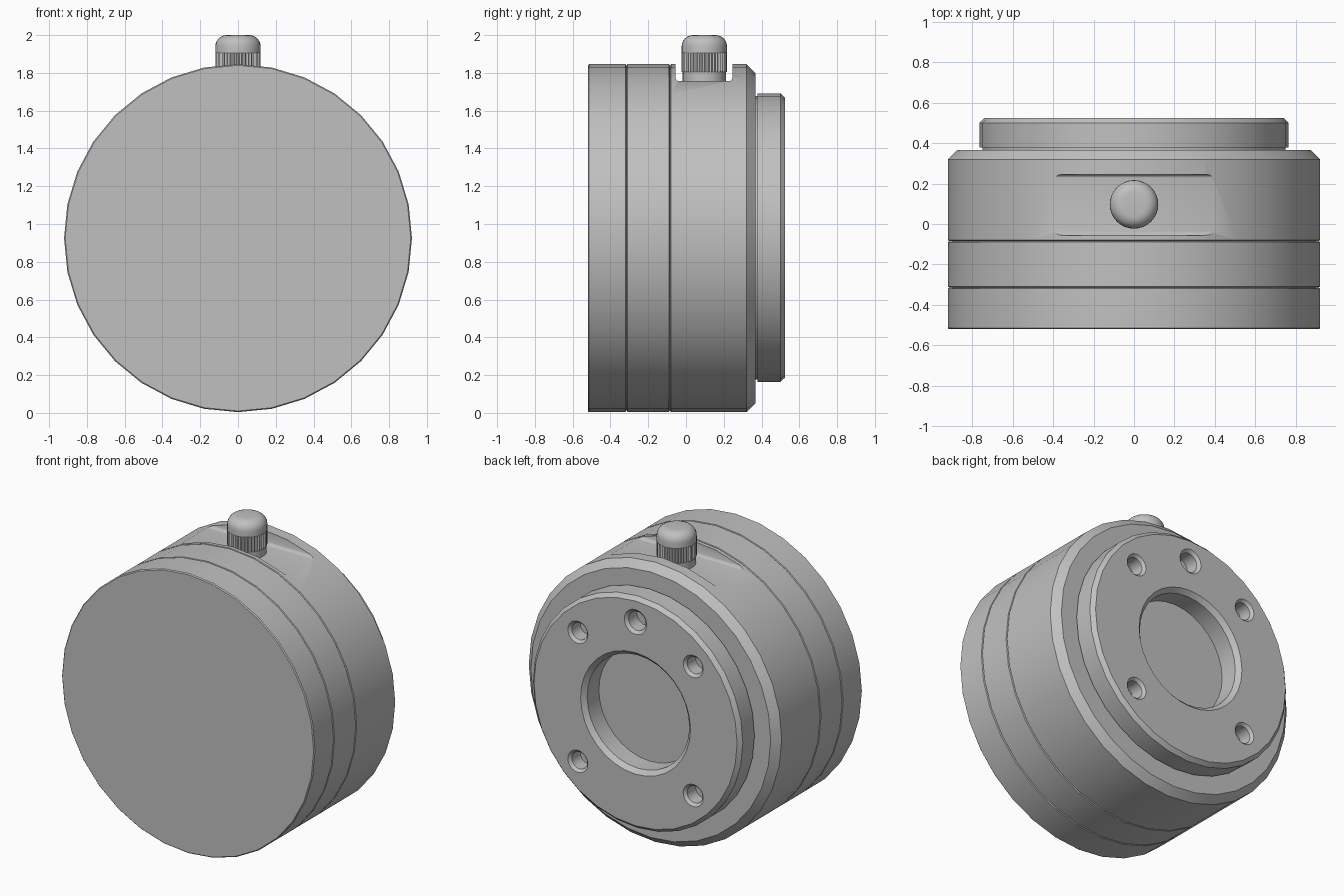
import bpy, bmesh, math
from mathutils import Vector

cube = bpy.data.objects.get("Cube")
if cube:
    bpy.data.objects.remove(cube, do_unlink=True)

metal = bpy.data.materials.new("satin_grey_metal")
metal.use_nodes = True
GREY = (0.53, 0.53, 0.53, 1)
metal.diffuse_color = GREY
metal.node_tree.nodes["Principled BSDF"].inputs["Base Color"].default_value = GREY

CZ = 0.925                      # height of the main axis
KNOB = Vector((0, 0.097, 0))    # thumb screw position


def finish(name, bm):
    bmesh.ops.recalc_face_normals(bm, faces=bm.faces)
    mesh = bpy.data.meshes.new(name)
    bm.to_mesh(mesh)
    bm.free()
    mesh.materials.append(metal)
    ob = bpy.data.objects.new(name, mesh)
    bpy.context.collection.objects.link(ob)
    return ob


def lathe(name, profile, segments, centre, axis="Y", groove=0):
    """Turn (radius, position) points into a capped solid; groove sinks every other column."""
    bm = bmesh.new()
    rings = []
    for radius, pos in profile:
        ring = []
        for i in range(segments):
            a = math.tau * i / segments
            r = radius - groove * (i % 2)
            u, v = r * math.cos(a), r * math.sin(a)
            co = (u, pos, v) if axis == "Y" else (u, v, pos)
            ring.append(bm.verts.new(Vector(co) + Vector(centre)))
        rings.append(ring)
    for a, b in zip(rings, rings[1:]):
        for i in range(segments):
            j = (i + 1) % segments
            bm.faces.new((a[i], a[j], b[j], b[i]))
    bm.faces.new(rings[0])
    bm.faces.new(rings[-1])
    return finish(name, bm)


def cut(target, cutter):
    mod = target.modifiers.new("cut", "BOOLEAN")
    mod.operation = "DIFFERENCE"
    mod.solver = "EXACT"
    mod.object = cutter
    bpy.context.view_layer.objects.active = target
    bpy.ops.object.modifier_apply(modifier=mod.name)
    bpy.data.objects.remove(cutter, do_unlink=True)


def smooth(ob):
    bpy.ops.object.select_all(action="DESELECT")
    ob.select_set(True)
    bpy.context.view_layer.objects.active = ob
    bpy.ops.object.shade_smooth_by_angle(angle=math.radians(30))


# Drum body with two fine seams and a chamfered rear edge
R = 0.921
profile = [(R - 0.006, -0.52), (R, -0.514)]
for seam in (-0.315, -0.085):
    profile += [(R, seam - 0.005), (R - 0.01, seam), (R, seam + 0.005)]
profile += [(R, 0.32), (R - 0.047, 0.367)]
body = lathe("drum_body", profile, 32, (0, 0, CZ))

# Flat-bottomed slot across the top, with rounded lower corners
bm = bmesh.new()
bmesh.ops.create_cube(bm, size=1)
for v in bm.verts:
    v.co = (v.co.x * 1.4, 0.095 + v.co.y * 0.302, 1.906 + v.co.z * 0.3)
low = [e for e in bm.edges
       if all(v.co.z < 1.8 for v in e.verts) and abs(e.verts[0].co.x - e.verts[1].co.x) > 1]
bmesh.ops.bevel(bm, geom=low, offset=0.02, segments=3, affect="EDGES", profile=0.5)
cut(body, finish("slot_cutter", bm))
smooth(body)

# Rear flange with undercut, chamfered rim and central recess
flange = lathe("rear_flange", [
    (0.75, 0.33), (0.75, 0.378), (0.764, 0.378), (0.764, 0.5), (0.74, 0.525),
    (0.4, 0.525), (0.372, 0.497), (0.372, 0.375)], 32, (0, 0, CZ + 0.003))

# Countersunk mounting holes: four corners and one at the top
spots = [(sx * 0.42, sz * 0.425) for sx in (-1, 1) for sz in (-1, 1)] + [(0, 0.605)]
for x, z in spots:
    size = 1.12 if x == 0 else 1
    hole = [(0.056 * size, 0.42), (0.056 * size, 0.508), (0.083 * size, 0.535)]
    cut(flange, lathe("hole_cutter", hole, 20, (x, 0, CZ + z)))
smooth(flange)

# Thumb screw: neck, knurled grip and rounded cap
neck = lathe("screw_neck", [(0.115, 1.74), (0.115, 1.81)], 32, KNOB, "Z")
grip = lathe("knurled_grip", [(0.12, 1.805), (0.12, 1.908)], 80, KNOB, "Z", groove=0.007)
FILLET = 0.06
cap_profile = [(0.12, 1.906)]
for i in range(7):
    a = math.radians(90 * i / 6)
    cap_profile.append((0.12 - FILLET + FILLET * math.cos(a), 2 - FILLET + FILLET * math.sin(a)))
cap = lathe("screw_cap", cap_profile, 32, KNOB, "Z")
smooth(neck)
smooth(cap)
